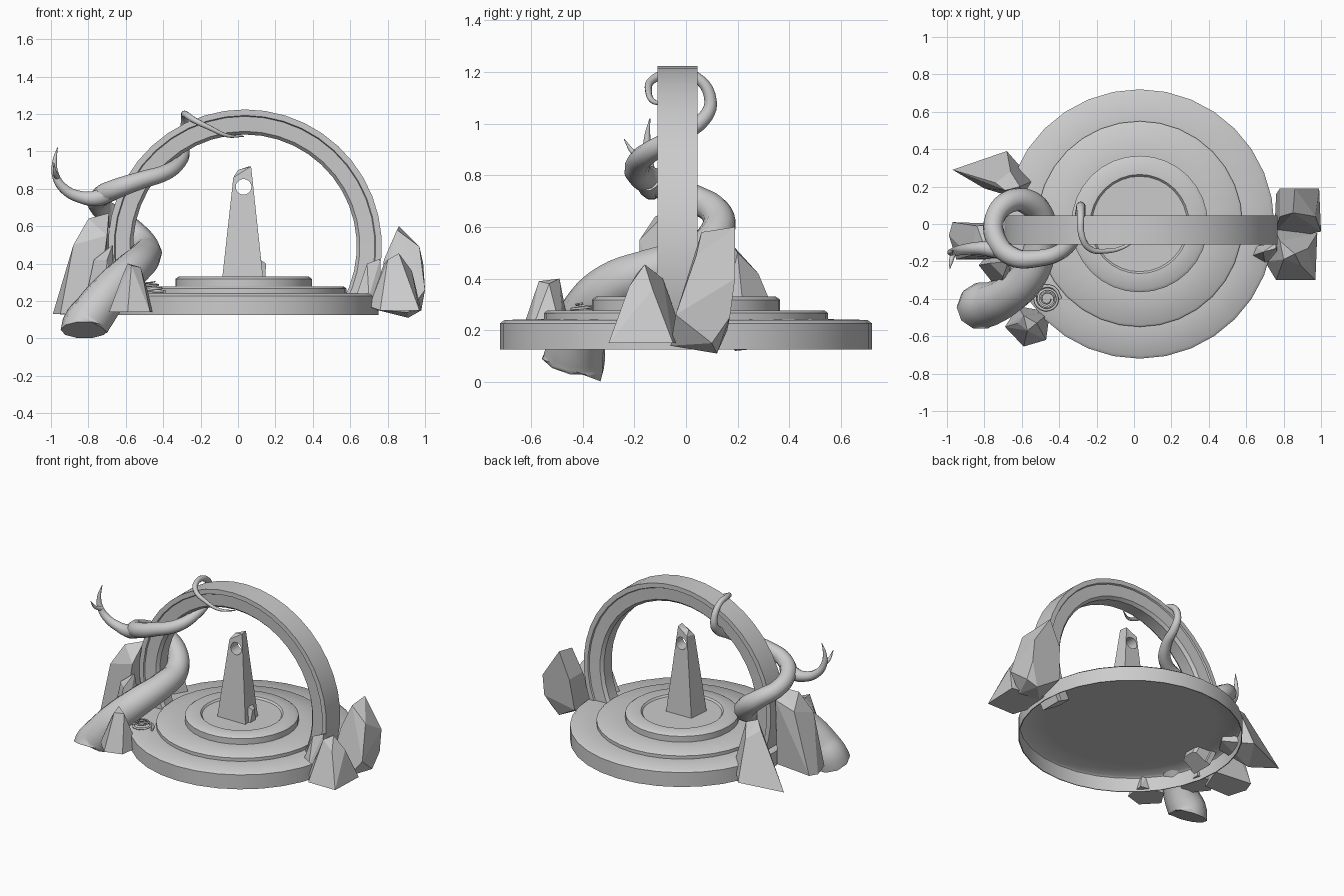
import bpy, bmesh, math
from mathutils import Vector


def finish(name, bm, smooth=False):
    bmesh.ops.recalc_face_normals(bm, faces=bm.faces)
    me = bpy.data.meshes.new(name)
    bm.to_mesh(me)
    bm.free()
    ob = bpy.data.objects.new(name, me)
    bpy.context.collection.objects.link(ob)
    if smooth:
        bpy.ops.object.select_all(action='DESELECT')
        ob.select_set(True)
        bpy.context.view_layer.objects.active = ob
        bpy.ops.object.shade_smooth_by_angle(angle=math.radians(40))
    return ob


def rock(name, pts):
    bm = bmesh.new()
    for p in pts:
        bm.verts.new(p)
    res = bmesh.ops.convex_hull(bm, input=bm.verts)
    junk = [g for g in res["geom_interior"] if isinstance(g, bmesh.types.BMVert)]
    bmesh.ops.delete(bm, geom=junk, context='VERTS')
    bmesh.ops.dissolve_limit(bm, angle_limit=math.radians(8), verts=bm.verts, edges=bm.edges)
    return finish(name, bm)


def tube(name, pts, start=None, sides=3, res=5):
    """Tapered tube through points given as x, y, z, radius; start fixes the first direction."""
    cu = bpy.data.curves.new(name, 'CURVE')
    cu.dimensions = '3D'
    cu.bevel_depth = 1.0
    cu.bevel_resolution = sides
    cu.resolution_u = res
    cu.use_fill_caps = True
    sp = cu.splines.new('BEZIER')
    sp.bezier_points.add(len(pts) - 1)
    for bp, (x, y, z, r) in zip(sp.bezier_points, pts):
        bp.co = (x, y, z)
        bp.radius = r
        bp.handle_left_type = bp.handle_right_type = 'AUTO'
    if start:
        bp = sp.bezier_points[0]
        bp.handle_left_type = bp.handle_right_type = 'FREE'
        bp.handle_right = bp.co + Vector(start)
        bp.handle_left = bp.co - Vector(start)
    ob = bpy.data.objects.new(name, cu)
    bpy.context.collection.objects.link(ob)
    return ob


# Stepped round platform, hollow rim underneath
CX = 0.03
profile = [(0, .235), (.55, .235), (.70, .235), (.714, .224), (.714, .125),
           (.72, .125), (.72, .227), (.703, .24), (.55, .243),
           (.55, .266), (.538, .276), (.365, .277), (.365, .318), (.348, .33),
           (.265, .33), (.255, .318), (0, .318)]
bm = bmesh.new()
vs = [bm.verts.new((CX + r, 0, z)) for r, z in profile]
es = [bm.edges.new(e) for e in zip(vs, vs[1:])]
bmesh.ops.spin(bm, geom=vs + es, cent=(CX, 0, 0), axis=(0, 0, 1),
               angle=2 * math.pi, steps=32)
bmesh.ops.remove_doubles(bm, verts=bm.verts, dist=1e-4)
finish("platform", bm, True)

# Arch ring: bevelled section swept about the y axis
section = [(.732, -.11), (.70, -.11), (.695, -.10), (.615, -.095), (.598, -.075),
           (.598, .01), (.615, .03), (.695, .035), (.70, .045), (.732, .045)]
bm = bmesh.new()
rings = []
N = 28
for i in range(N + 1):
    a = math.radians(-30 + 240 * i / N)
    rings.append([bm.verts.new((.037 + r * math.cos(a), y, .492 + r * math.sin(a)))
                  for r, y in section])
n = len(section)
for A, B in zip(rings, rings[1:]):
    for j in range(n):
        bm.faces.new((A[j], A[(j + 1) % n], B[(j + 1) % n], B[j]))
bm.faces.new(rings[0])
bm.faces.new(rings[-1])
finish("arch", bm, True)

# Standing stone with a drilled eye
stone = rock("standing_stone", [
    (-.085, -.11, .315), (.135, -.11, .315), (.125, .045, .315), (-.07, .04, .315),
    (-.052, -.08, .70), (.10, -.085, .71), (.09, .03, .70), (-.04, .03, .70),
    (-.025, -.06, .86), (.07, -.055, .92), (.062, .0, .92), (-.015, .01, .87), (0, -.03, .90)])
bpy.ops.mesh.primitive_cylinder_add(vertices=20, radius=.042, depth=.5,
                                    location=(.03, -.03, .81), rotation=(math.pi / 2, 0, 0))
cutter = bpy.context.object
cutter.name = "eye_cutter"
cutter.hide_render = True
cutter.display_type = 'WIRE'
mod = stone.modifiers.new("eye", 'BOOLEAN')
mod.operation = 'DIFFERENCE'
mod.object = cutter
rock("stone_chip", [(.10, -.08, .315), (.145, -.07, .315), (.145, -.01, .315), (.10, 0, .315),
                    (.12, -.06, .42), (.15, -.05, .40), (.145, -.02, .40), (.11, 0, .42)])

# Rocks on the right
rock("right_tall_rock", [
    (.75, -.05, .15), (.91, -.06, .14), (1.0, -.04, .26), (.98, .10, .15), (.91, .12, .11),
    (.76, .16, .20), (.78, .04, .42), (.97, .04, .49), (.99, .19, .40), (.85, .06, .58),
    (.86, .19, .60), (.78, .19, .42), (.99, .17, .25)])
rock("right_front_rock", [
    (.70, -.20, .17), (.76, -.30, .15), (.97, -.30, .15), (.98, -.05, .15), (.74, .0, .15),
    (.80, -.19, .42), (.86, -.16, .455), (.93, -.13, .36), (.89, -.22, .37), (.78, -.09, .40)])
rock("right_small_rock", [
    (.63, -.17, .22), (.70, -.21, .22), (.77, -.17, .20), (.76, -.08, .20), (.65, -.12, .22),
    (.69, -.15, .40), (.76, -.13, .425), (.76, -.10, .42)])

# Rocks on the left
rock("left_tall_rock", [
    (-.99, -.06, .13), (-.95, -.19, .13), (-.76, -.19, .13), (-.70, -.02, .14), (-.97, .01, .14),
    (-.88, -.17, .50), (-.80, -.12, .64), (-.69, -.06, .67), (-.70, -.18, .55), (-.70, -.0, .60),
    (-.84, -.01, .55)])
rock("left_back_rock", [
    (-.97, .29, .13), (-.68, .39, .16), (-.54, .23, .20), (-.60, .13, .20), (-.80, .19, .12),
    (-.66, .28, .42), (-.61, .20, .50), (-.69, .18, .53), (-.74, .22, .48)])
rock("left_middle_rock", [
    (-.83, -.22, .14), (-.72, -.36, .14), (-.66, -.32, .15), (-.65, -.14, .15), (-.76, -.14, .15),
    (-.77, -.21, .42), (-.70, -.28, .42), (-.67, -.20, .50)])
rock("left_front_rock", [
    (-.69, -.55, .14), (-.59, -.655, .14), (-.47, -.62, .14), (-.45, -.47, .14), (-.62, -.44, .14),
    (-.62, -.53, .33), (-.57, -.57, .39), (-.52, -.53, .38), (-.59, -.49, .40)])

# Main root winding round the arch
tube("root", [
    (-.82, -.445, .045, .128), (-.76, -.425, .15, .116), (-.67, -.38, .265, .106),
    (-.565, -.28, .37, .097), (-.50, -.12, .435, .087), (-.495, .02, .48, .078),
    (-.555, .11, .56, .069), (-.665, .12, .65, .06), (-.745, .03, .71, .055),
    (-.735, -.09, .76, .054), (-.65, -.175, .80, .053), (-.52, -.185, .845, .047),
    (-.38, -.14, .89, .042), (-.305, -.04, .95, .034), (-.285, .07, 1.02, .028),
    (-.285, .095, 1.09, .024), (-.285, .04, 1.18, .02), (-.28, -.06, 1.197, .018),
    (-.24, -.13, 1.17, .016), (-.15, -.145, 1.125, .013), (-.06, -.125, 1.085, .010),
    (.03, -.07, 1.08, .003)], start=(.0, .017, .045))

# Side branch and thorn
tube("branch", [
    (-.67, -.15, .785, .05), (-.75, -.135, .75, .045), (-.84, -.13, .755, .034),
    (-.93, -.14, .80, .027), (-.975, -.15, .87, .02), (-.98, -.15, .95, .012),
    (-.965, -.14, 1.02, .002)])
tube("thorn", [(-.965, -.15, .86, .016), (-.978, -.20, .885, .011), (-.985, -.24, .94, .002)])

# Small coiled tendril on the platform
coil = []
for i in range(19):
    a = i * math.pi / 3
    r = .072 - .0028 * i
    coil.append((-.465 + r * math.cos(a), -.40 + r * math.sin(a), .25 + .003 * i, .009 - .0003 * i))
tube("coiled_tendril", coil, sides=1, res=3)
